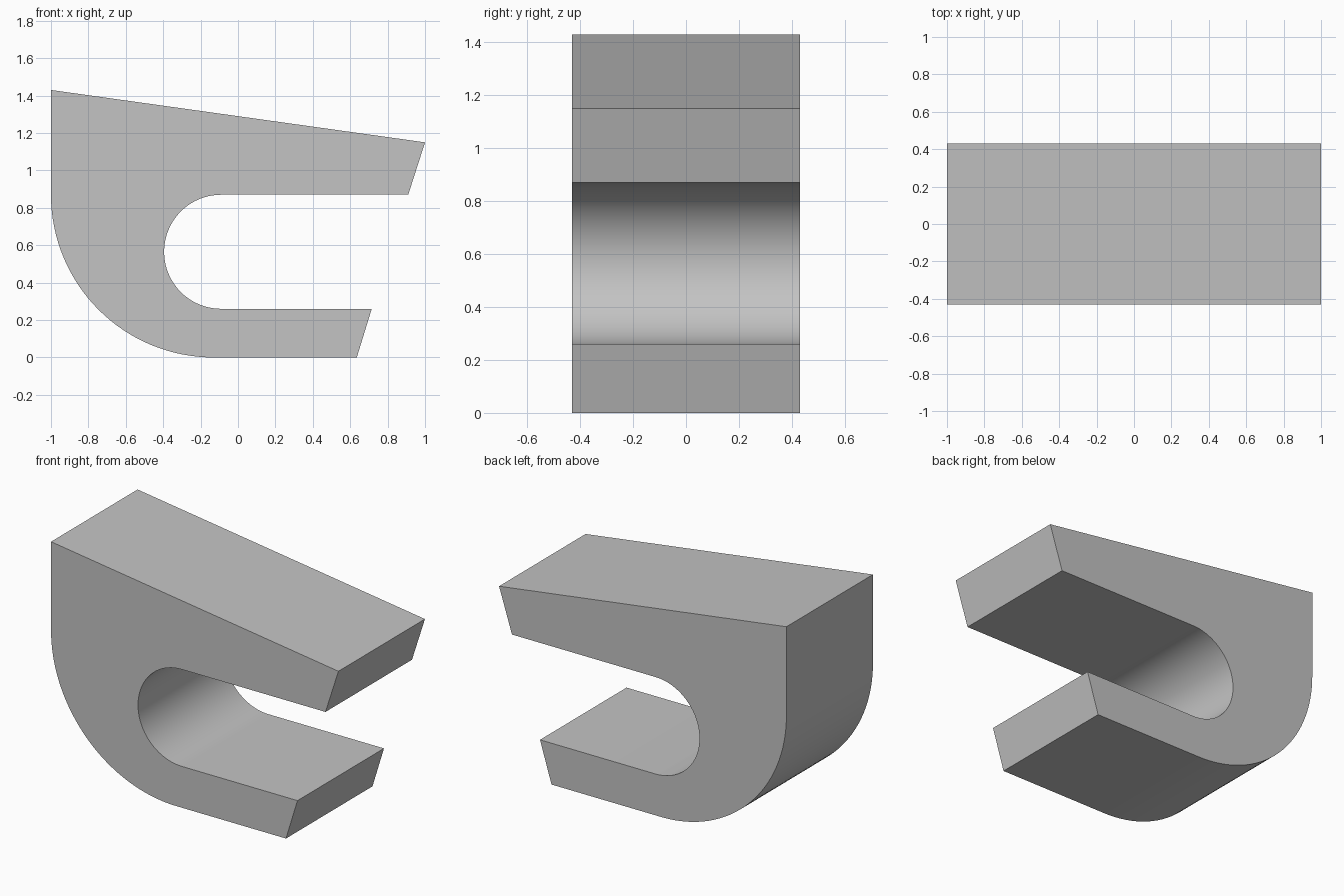
import bpy, bmesh
from math import sin, cos, radians

cube = bpy.data.objects.get("Cube")
if cube:
    bpy.data.objects.remove(cube, do_unlink=True)

HALF_DEPTH = 0.43


def arc(cx, cz, r, start, end, steps):
    """Points on a circular arc in the XZ plane, angles in degrees."""
    angles = [radians(start + (end - start) * i / steps) for i in range(steps + 1)]
    return [(cx + r * cos(a), cz + r * sin(a)) for a in angles]


# Plain grey
grey = bpy.data.materials.new("plain_grey")
grey.use_nodes = True
colour = (0.55, 0.55, 0.55, 1)
grey.diffuse_color = colour
grey.node_tree.nodes["Principled BSDF"].inputs["Base Color"].default_value = colour

# Side profile: sloped top, rounded heel, lower jaw, round slot, upper jaw
profile = [(1.0, 1.15), (-1.0, 1.43)]
profile += arc(-0.13, 0.87, 0.87, 180, 270, 32)
profile += [(0.635, 0.0), (0.715, 0.26)]
profile += arc(-0.09, 0.565, 0.305, 270, 90, 40)
profile += [(0.91, 0.87)]

# Extrude the profile across the depth
bm = bmesh.new()
face = bm.faces.new([bm.verts.new((x, -HALF_DEPTH, z)) for x, z in profile])
extruded = bmesh.ops.extrude_face_region(bm, geom=[face], use_keep_orig=True)
moved = [v for v in extruded["geom"] if isinstance(v, bmesh.types.BMVert)]
bmesh.ops.translate(bm, verts=moved, vec=(0, 2 * HALF_DEPTH, 0))
bmesh.ops.recalc_face_normals(bm, faces=bm.faces)

mesh = bpy.data.meshes.new("jaw_clip")
bm.to_mesh(mesh)
bm.free()
mesh.materials.append(grey)
clip = bpy.data.objects.new("jaw_clip", mesh)
bpy.context.collection.objects.link(clip)

# Smooth curved walls, sharp edges elsewhere
bpy.ops.object.select_all(action="DESELECT")
clip.select_set(True)
bpy.context.view_layer.objects.active = clip
bpy.ops.object.shade_smooth_by_angle(angle=radians(30))
